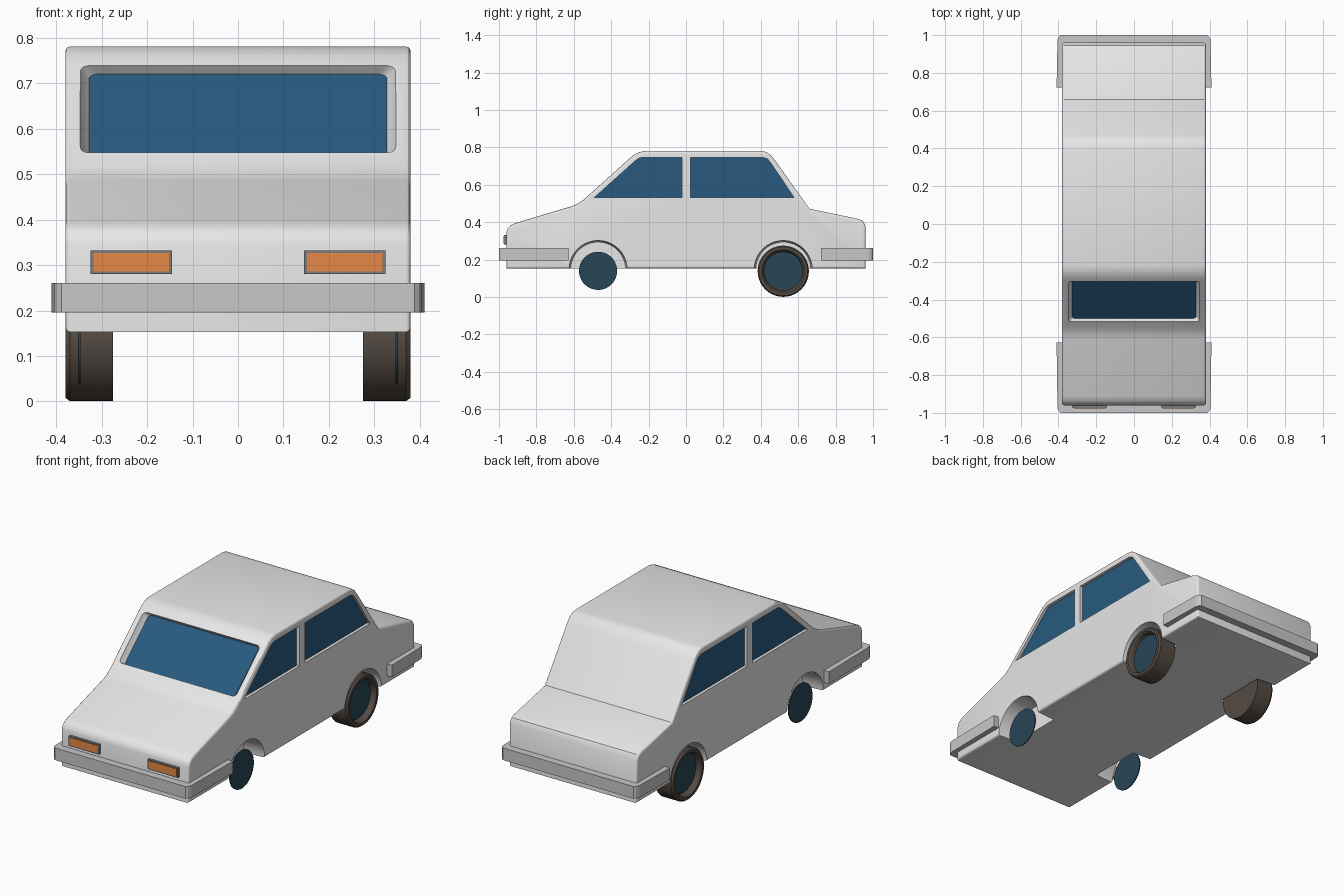
import bpy, bmesh, math
from mathutils import Vector

if "Cube" in bpy.data.objects:
    bpy.data.objects.remove(bpy.data.objects["Cube"])


def material(name, r, g, b):
    m = bpy.data.materials.new(name)
    m.diffuse_color = (r, g, b, 1)
    m.use_nodes = True
    m.node_tree.nodes["Principled BSDF"].inputs["Base Color"].default_value = m.diffuse_color
    return m


PAINT = material("pale grey paint", 0.8, 0.8, 0.8)
BUMPER = material("bumper grey", 0.58, 0.58, 0.58)
TRIM = material("dark trim", 0.2, 0.2, 0.2)
GLASS = material("blue glass", 0.021, 0.102, 0.212)
LAMP = material("orange lamp", 0.8, 0.25, 0.06)
TYRE = material("brown black tyre", 0.09, 0.07, 0.056)
HUB = material("hub teal", 0.021, 0.06, 0.095)


def activate(ob):
    bpy.ops.object.select_all(action='DESELECT')
    bpy.context.view_layer.objects.active = ob
    ob.select_set(True)


def smooth(ob, angle=30):
    activate(ob)
    bpy.ops.object.shade_smooth_by_angle(angle=math.radians(angle))


def loft(name, rings, mat=None, bevel=0.0):
    """Skin a list of equal rings, cap both ends, optionally round the cap edges."""
    bm = bmesh.new()
    vs = [[bm.verts.new(p) for p in ring] for ring in rings]
    n = len(vs[0])
    for a, b in zip(vs, vs[1:]):
        for i in range(n):
            j = (i + 1) % n
            bm.faces.new((a[i], a[j], b[j], b[i]))
    caps = [bm.faces.new(vs[0]), bm.faces.new(vs[-1])]
    bmesh.ops.recalc_face_normals(bm, faces=bm.faces)
    if bevel:
        edges = [e for f in caps for e in f.edges]
        bmesh.ops.bevel(bm, geom=edges, offset=bevel, segments=3, profile=0.5,
                        affect='EDGES', clamp_overlap=False)
    me = bpy.data.meshes.new(name)
    bm.to_mesh(me)
    bm.free()
    ob = bpy.data.objects.new(name, me)
    bpy.context.collection.objects.link(ob)
    if mat:
        me.materials.append(mat)
    return ob


def side_ring(x, pts):
    return [(x, y, z) for y, z in pts]


def circle(x, cy, cz, r, n=40):
    return [(x, cy + r * math.cos(2 * math.pi * i / n), cz + r * math.sin(2 * math.pi * i / n))
            for i in range(n)]


def box(name, x0, x1, y0, y1, z0, z1, mat):
    pts = [(y0, z0), (y1, z0), (y1, z1), (y0, z1)]
    return loft(name, [side_ring(x0, pts), side_ring(x1, pts)], mat)


# Body: side profile extruded across the width
profile = [(-0.96, 0.153), (-0.96, 0.345), (-0.953, 0.367), (-0.937, 0.384), (-0.91, 0.396),
           (-0.61, 0.486), (-0.58, 0.498), (-0.55, 0.518), (-0.302, 0.741), (-0.278, 0.761),
           (-0.25, 0.775), (-0.22, 0.781), (0.40, 0.781), (0.43, 0.775), (0.455, 0.757),
           (0.475, 0.732), (0.66, 0.472), (0.92, 0.418), (0.945, 0.407), (0.96, 0.38),
           (0.96, 0.153)]
body = loft("body", [side_ring(-0.38, profile), side_ring(0.38, profile)], PAINT, bevel=0.011)

cutters = []
front_y, rear_y, axle_z = -0.47, 0.52, 0.14

# Wheel arch pockets
for s in (-1, 1):
    for y in (front_y, rear_y):
        cutters.append(loft("arch_cutter", [circle(s * 0.265, y, 0.147, 0.147),
                                            circle(s * 0.43, y, 0.147, 0.159)]))

# Side windows: recess plus thin glass plate
front_win = [(-0.49, 0.532), (-0.022, 0.532), (-0.022, 0.747), (-0.23, 0.747),
             (-0.25, 0.743), (-0.272, 0.728)]
rear_win = [(0.024, 0.532), (0.578, 0.532), (0.45, 0.722), (0.436, 0.738),
            (0.41, 0.747), (0.024, 0.747)]
for s in (-1, 1):
    for name, win in (("front_side_window", front_win), ("rear_side_window", rear_win)):
        cutters.append(loft("window_cutter", [side_ring(s * 0.362, win), side_ring(s * 0.43, win)]))
        loft(name, [side_ring(s * 0.358, win), side_ring(s * 0.3645, win)], GLASS)

# Windscreen: tapered rounded recess on the sloping face
low, high = Vector((0, -0.517, 0.547)), Vector((0, -0.304, 0.739))
mid, up = (low + high) / 2, (high - low).normalized()
out = Vector((1, 0, 0)).cross(up)
half = (high - low).length / 2


def screen_ring(w, hx, hv, r=0.02):
    ring = []
    for k, (sx, sv) in enumerate(((1, 1), (-1, 1), (-1, -1), (1, -1))):
        for i in range(5):
            a = math.pi / 2 * (k + i / 4)
            u = sx * (hx - r) + r * math.cos(a)
            v = sv * (hv - r) + r * math.sin(a)
            ring.append(mid + Vector((u, 0, 0)) + up * v + out * w)
    return ring


cutters.append(loft("screen_cutter", [screen_ring(-0.028, 0.327, half), screen_ring(0.0, 0.347, half),
                                      screen_ring(0.05, 0.36, half)]))
loft("windscreen", [screen_ring(-0.031, 0.328, half + 0.001, 0.006),
                    screen_ring(-0.025, 0.328, half + 0.001, 0.006)], GLASS)

# Cut the recesses and tidy up
activate(body)
for c in cutters:
    c.hide_render = True
    mod = body.modifiers.new("cut", 'BOOLEAN')
    mod.operation, mod.solver, mod.object = 'DIFFERENCE', 'EXACT', c
    bpy.ops.object.modifier_apply(modifier=mod.name)
for c in cutters:
    bpy.data.objects.remove(c)
smooth(body)

# Wrap-around bumpers
for name, s, tip in (("front_bumper", -1, 0.628), ("rear_bumper", 1, 0.722)):
    half_plan = [(0.372, 0.95), (0.372, tip), (0.41, tip), (0.405, 0.975), (0.398, 0.992), (0.388, 1.0)]
    plan = half_plan + [(-x, y) for x, y in reversed(half_plan)]
    loft(name, [[(x, s * y, z) for x, y in plan] for z in (0.196, 0.261)], BUMPER)

# Headlamps: dark surround with an orange lens
for s in (-1, 1):
    a, b = sorted((s * 0.145, s * 0.325))
    box("headlamp_frame", a, b, -0.974, -0.95, 0.28, 0.332, TRIM)
    box("headlamp_lens", a + 0.007, b - 0.007, -0.9765, -0.972, 0.286, 0.327, LAMP)

# Rear tyres (dished outside), and hub discs on all four wheels
tyre_profile = [(0.275, 0.12), (0.275, 0.137), (0.37, 0.137), (0.38, 0.13), (0.38, 0.115),
                (0.374, 0.109), (0.348, 0.103)]
for s in (-1, 1):
    tyre = loft("rear_tyre", [circle(s * x, rear_y, 0.138, r) for x, r in tyre_profile], TYRE)
    smooth(tyre)
    for name, y in (("front_hub", front_y), ("rear_hub", rear_y)):
        hub = loft(name, [circle(s * 0.347, y, axle_z, 0.102), circle(s * 0.352, y, axle_z, 0.102)], HUB)
        smooth(hub)
